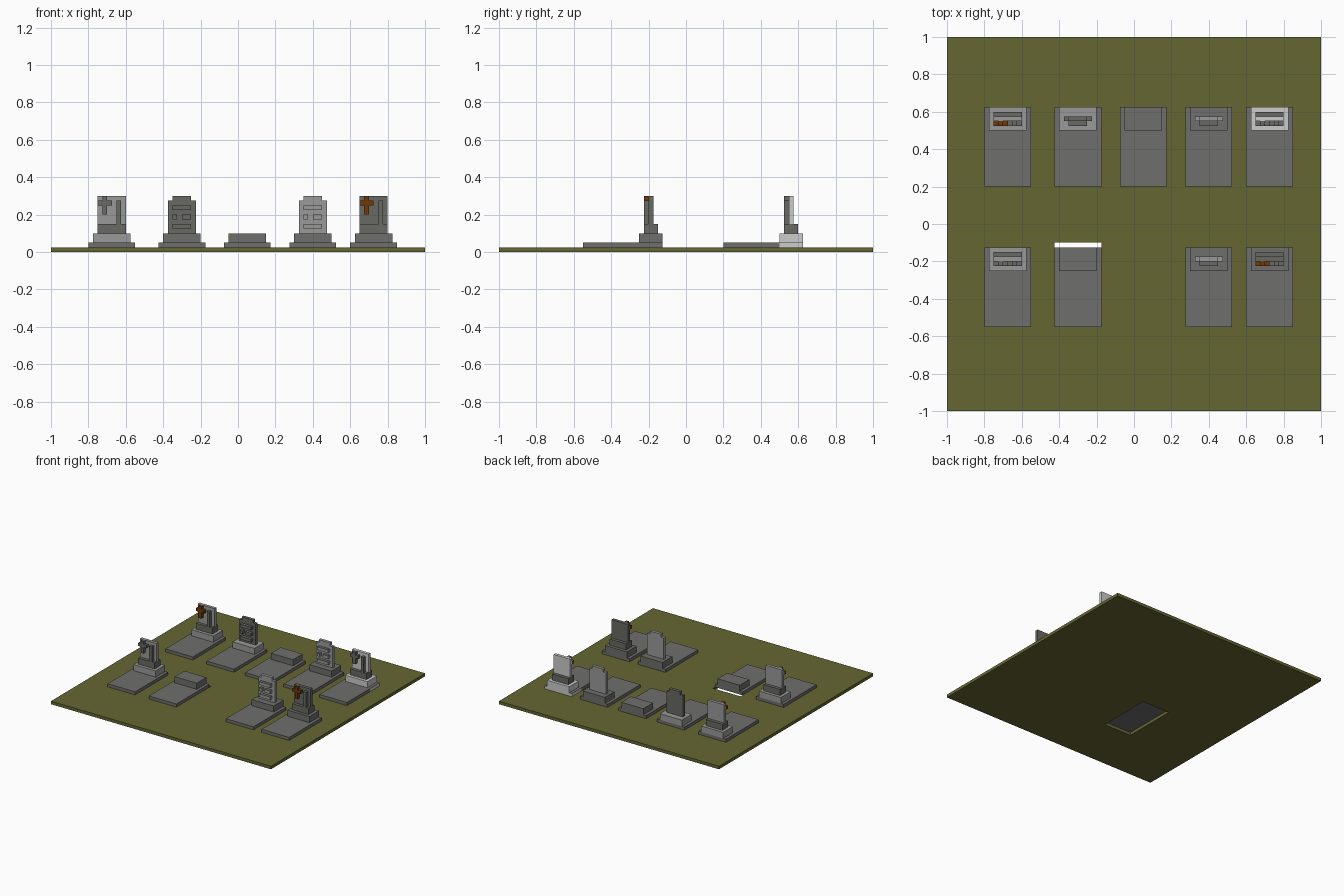
import bpy, bmesh

if "Cube" in bpy.data.objects:
    bpy.data.objects.remove(bpy.data.objects["Cube"], do_unlink=True)

U = 0.025  # one block unit


def lin(c):
    c /= 255
    return c / 12.92 if c <= 0.04045 else ((c + 0.055) / 1.055) ** 2.4


def make_mat(name, rgb):
    m = bpy.data.materials.new(name)
    col = (*[lin(c) for c in rgb], 1)
    m.use_nodes = True
    m.node_tree.nodes["Principled BSDF"].inputs["Base Color"].default_value = col
    m.diffuse_color = col
    return m


MATS = {
    "grass": make_mat("grass", (102, 102, 51)),
    "slab": make_mat("slab_grey", (110, 110, 109)),
    "dark": make_mat("dark_stone", (104, 106, 99)),
    "light": make_mat("light_stone", (153, 154, 152)),
    "pale": make_mat("pale_stone", (204, 204, 204)),
    "brown": make_mat("brown_wood", (112, 56, 8)),
}


def add_object(name, bm, mat):
    bmesh.ops.recalc_face_normals(bm, faces=bm.faces)
    me = bpy.data.meshes.new(name)
    bm.to_mesh(me)
    bm.free()
    ob = bpy.data.objects.new(name, me)
    bpy.context.collection.objects.link(ob)
    me.materials.append(MATS[mat])
    return ob


def boxes(name, mat, origin, parts, top=None):
    """One object from boxes (x0, x1, y0, y1, z0, z1) in block units."""
    bm = bmesh.new()
    for b in parts:
        vs = bmesh.ops.create_cube(bm, size=1)["verts"]
        for v in vs:
            for a in range(3):
                lo, hi = b[2 * a], b[2 * a + 1]
                v.co[a] = origin[a] + U * (lo + (v.co[a] + 0.5) * (hi - lo))
    ob = add_object(name, bm, mat)
    if top:  # upward faces take a second colour
        ob.data.materials.append(MATS[top])
        for p in ob.data.polygons:
            if p.normal.z > 0.5:
                p.material_index = 1
    return ob


# Ground plate with one open pit
xs, ys = [-1, -0.425, -0.175, 1], [-1, -0.55, -0.10, 1]
bm = bmesh.new()
grid = [[bm.verts.new((x, y, 0)) for y in ys] for x in xs]
for i in range(3):
    for j in range(3):
        if (i, j) != (1, 1):
            bm.faces.new((grid[i][j], grid[i + 1][j],
                          grid[i + 1][j + 1], grid[i][j + 1]))
ext = bmesh.ops.extrude_face_region(bm, geom=bm.faces[:], use_keep_orig=True)
for g in ext["geom"]:
    if isinstance(g, bmesh.types.BMVert):
        g.co.z = U
add_object("ground", bm, "grass")


def cross_headstone(tag, o, plate, cross):
    # Ledge block, back plate, cross and pillar
    boxes(tag + "_ledge", "dark", o, [(2, 8, 13, 16, 4, 6)])
    boxes(tag + "_plate", plate, o, [(2, 8, 14, 15, 6, 12)])
    boxes(tag + "_cross", cross, o,
          [(3, 4, 13, 14, 8, 12), (2, 3, 13, 14, 10, 11), (4, 5, 13, 14, 10, 11)])
    boxes(tag + "_pillar", "dark", o, [(6, 7, 13, 14, 6, 11)])


def stepped_headstone(tag, o, plate):
    # Stepped plate with raised bars
    boxes(tag + "_plate", plate, o, [(2, 8, 14, 15, 4, 11), (3, 7, 14, 15, 11, 12)])
    boxes(tag + "_bars", plate, o,
          [(3, 7, 13, 14, 9, 10), (3, 4, 13, 14, 7, 8),
           (5, 7, 13, 14, 7, 8), (3, 7, 13, 14, 5, 6)], top="dark")


# x, y of each slab corner, base colour, headstone kind, plate and cross colours
GRAVES = [
    (-0.80, -0.55, "light", "cross", "light", "dark"),
    (-0.425, -0.55, "slab", None, None, None),
    (0.275, -0.55, "slab", "stepped", "light", None),
    (0.60, -0.55, "slab", "cross", "dark", "brown"),
    (-0.80, 0.20, "light", "cross", "light", "brown"),
    (-0.425, 0.20, "light", "stepped", "dark", None),
    (-0.075, 0.20, "slab", None, None, None),
    (0.275, 0.20, "slab", "stepped", "light", None),
    (0.60, 0.20, "pale", "cross", "pale", "dark"),
]

for n, (x, y, base, kind, plate, cross) in enumerate(GRAVES, 1):
    tag, o = f"grave_{n}", (x, y, 0)
    if base == "pale":
        boxes(tag + "_slab", "slab", o, [(0, 10, 0, 12, 1, 2)])
        boxes(tag + "_slab_rear", "pale", o, [(0, 10, 12, 17, 1, 2)], top="slab")
    else:
        boxes(tag + "_slab", "slab", o, [(0, 10, 0, 17, 1, 2)])
    boxes(tag + "_base", base, o, [(1, 9, 12, 17, 2, 4)])
    if kind == "cross":
        cross_headstone(tag, o, plate, cross)
    elif kind == "stepped":
        stepped_headstone(tag, o, plate)
